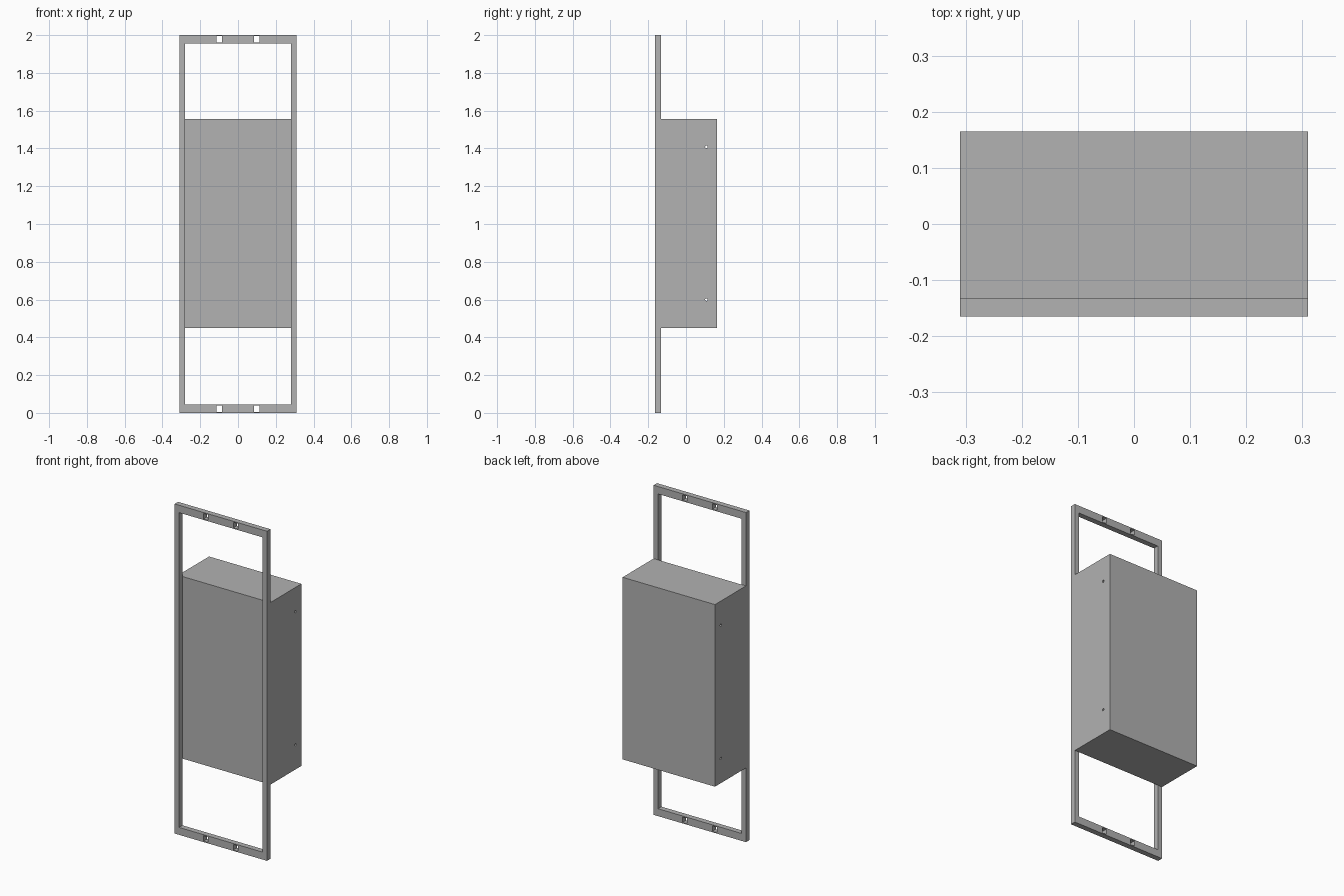
import bpy
from math import radians

old = bpy.data.objects.get("Cube")
if old:
    bpy.data.objects.remove(old, do_unlink=True)

grey = bpy.data.materials.new("mid_grey")
grey.use_nodes = True
colour = (0.445, 0.445, 0.445, 1)
grey.diffuse_color = colour
grey.node_tree.nodes["Principled BSDF"].inputs["Base Color"].default_value = colour

HALF_W, DEPTH, HEIGHT = 0.31, 0.165, 2.0
FRAME_BACK = -0.132
RAIL, BAR = 0.03, 0.045


def box(name, low, high):
    """Axis-aligned block between two corners."""
    centre = [(a + b) / 2 for a, b in zip(low, high)]
    bpy.ops.mesh.primitive_cube_add(size=1, location=centre)
    ob = bpy.context.object
    ob.name = name
    ob.scale = [b - a for a, b in zip(low, high)]
    bpy.ops.object.transform_apply(location=False, rotation=False, scale=True)
    ob.data.materials.append(grey)
    return ob


def cut(target, cutter):
    """Subtract a hidden helper from a part."""
    cutter.hide_render = True
    cutter.hide_set(True)
    cutter.display_type = 'WIRE'
    bpy.context.view_layer.objects.active = target
    mod = target.modifiers.new("cut", 'BOOLEAN')
    mod.operation = 'DIFFERENCE'
    mod.solver = 'EXACT'
    mod.object = cutter
    bpy.ops.object.modifier_apply(modifier=mod.name)
    bpy.data.objects.remove(cutter, do_unlink=True)


# Mounting frame: a plate with a large opening
frame = box("mounting_frame", (-HALF_W, -DEPTH, 0), (HALF_W, FRAME_BACK, HEIGHT))
cut(frame, box("opening_cutter", (RAIL - HALF_W, -0.3, BAR),
               (HALF_W - RAIL, 0, HEIGHT - BAR)))

# Two fixing slots in each cross bar
for x in (-0.1, 0.1):
    for low, high in ((0.006, 0.039), (HEIGHT - 0.039, HEIGHT - 0.006)):
        cut(frame, box("slot_cutter", (x - 0.015, -0.3, low), (x + 0.015, 0, high)))

# Cabinet body behind the frame
cabinet = box("cabinet_body", (-HALF_W, FRAME_BACK, 0.45), (HALF_W, DEPTH, 1.555))

# Small side holes running across the cabinet
for z in (0.6, 1.408):
    bpy.ops.mesh.primitive_cylinder_add(vertices=16, radius=0.007, depth=1,
                                        location=(0, 0.108, z),
                                        rotation=(0, radians(90), 0))
    cut(cabinet, bpy.context.object)
